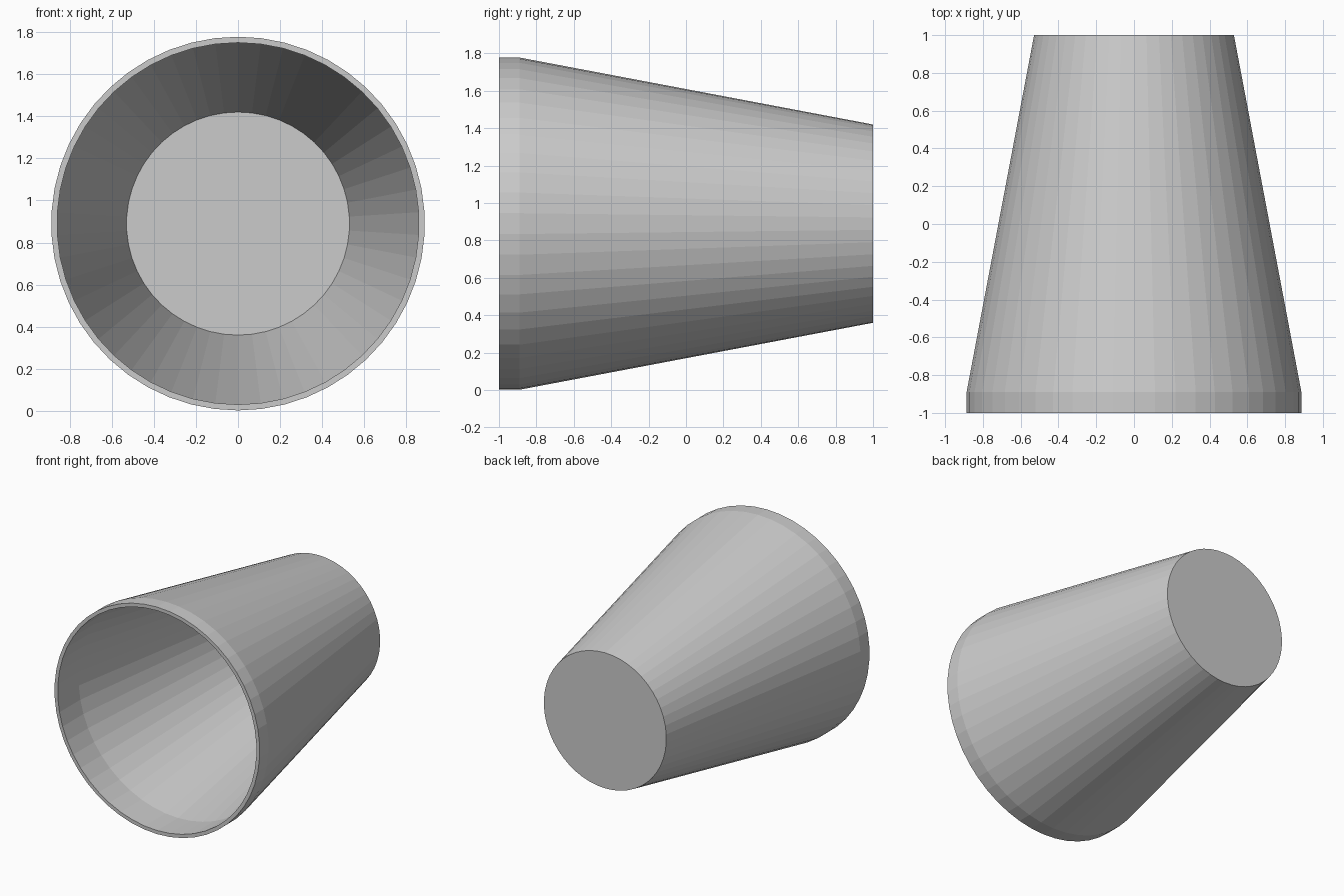
import bpy, bmesh
from math import sin, cos, pi

if "Cube" in bpy.data.objects:
    bpy.data.objects.remove(bpy.data.objects["Cube"])

SIDES = 50
CENTRE_Z = 0.89
R_RIM, R_INNER, R_END = 0.888, 0.86, 0.53
Y_FRONT, Y_BAND, Y_END = -1.0, -0.89, 1.0
# depth at which the inner band meets the tapering wall
Y_MEET = Y_BAND + (R_RIM - R_INNER) / (R_RIM - R_END) * (Y_END - Y_BAND)


def lathe_y(name, profile, cap_end=False):
    """Revolve (y, radius) points around the lying axis, flat shaded."""
    bm = bmesh.new()
    rings = []
    for y, r in profile:
        rings.append([bm.verts.new((r * sin(2 * pi * i / SIDES), y,
                                    CENTRE_Z + r * cos(2 * pi * i / SIDES)))
                      for i in range(SIDES)])
    for a, b in zip(rings, rings[1:]):
        for i in range(SIDES):
            j = (i + 1) % SIDES
            bm.faces.new((a[i], b[i], b[j], a[j]))
    if cap_end:
        bm.faces.new(rings[-1][::-1])
    mesh = bpy.data.meshes.new(name)
    # keep the outside of the wall facing outwards
    bm.normal_update()
    first = bm.faces[:][0] if not hasattr(bm.faces, "ensure_lookup_table") else None
    bm.faces.ensure_lookup_table()
    first = bm.faces[0]
    c = first.calc_center_median()
    facing = first.normal.x * c.x + first.normal.z * (c.z - CENTRE_Z)
    if facing < -1e-4 or (abs(facing) <= 1e-4 and first.normal.y > 0):
        bmesh.ops.reverse_faces(bm, faces=bm.faces[:])
    bm.normal_update()
    if cap_end:
        bm.faces.ensure_lookup_table()
        if bm.faces[-1].normal.y < 0:
            bm.faces[-1].normal_flip()
    bm.to_mesh(mesh)
    bm.free()
    obj = bpy.data.objects.new(name, mesh)
    bpy.context.collection.objects.link(obj)
    return obj


# Thin tapering cup wall with a straight outer band and a closed back
lathe_y("cup_wall", [(Y_FRONT, R_RIM), (Y_BAND, R_RIM), (Y_END, R_END)], cap_end=True)

# Flat front lip and straight inner band running back to the wall
lathe_y("rim_lip", [(Y_FRONT, R_RIM), (Y_FRONT, R_INNER), (Y_MEET, R_INNER)])
